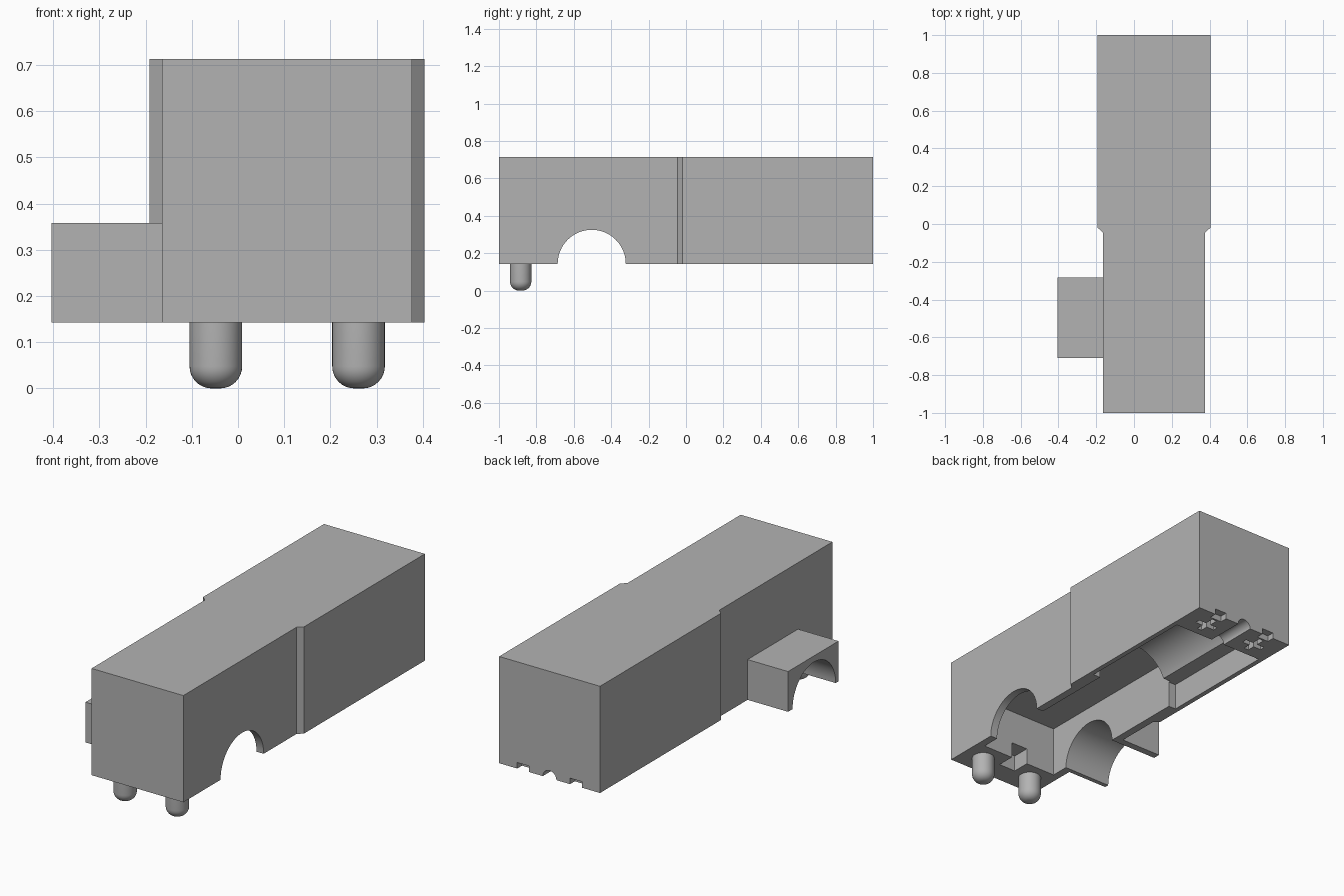
import bpy, bmesh, math
from mathutils import Matrix

if "Cube" in bpy.data.objects:
    bpy.data.objects.remove(bpy.data.objects["Cube"], do_unlink=True)

FLOOR, TOP, MID = 0.143, 0.713, 0.106

grey = bpy.data.materials.new("plain grey")
grey.use_nodes = True
colour = (0.45, 0.45, 0.45, 1)
grey.diffuse_color = colour
grey.node_tree.nodes["Principled BSDF"].inputs["Base Color"].default_value = colour


def finish(name, bm):
    bmesh.ops.recalc_face_normals(bm, faces=bm.faces)
    mesh = bpy.data.meshes.new(name)
    bm.to_mesh(mesh)
    bm.free()
    mesh.materials.append(grey)
    ob = bpy.data.objects.new(name, mesh)
    bpy.context.collection.objects.link(ob)
    return ob


def prism(name, outline, z0, z1):
    bm = bmesh.new()
    face = bm.faces.new([bm.verts.new((x, y, z0)) for x, y in outline])
    ext = bmesh.ops.extrude_face_region(bm, geom=[face])
    verts = [v for v in ext["geom"] if isinstance(v, bmesh.types.BMVert)]
    bmesh.ops.translate(bm, vec=(0, 0, z1 - z0), verts=verts)
    return finish(name, bm)


def box(name, x0, x1, y0, y1, z0, z1):
    return prism(name, [(x0, y0), (x1, y0), (x1, y1), (x0, y1)], z0, z1)


def rod(name, axis, radius, centre, length):
    bm = bmesh.new()
    bmesh.ops.create_cone(bm, cap_ends=True, segments=64, radius1=radius,
                          radius2=radius, depth=length)
    turn = Matrix.Rotation(math.pi / 2, 4, "Y" if axis == "x" else "X")
    bm.transform(Matrix.Translation(centre) @ turn)
    return finish(name, bm)


def combine(target, tool, operation):
    mod = target.modifiers.new("cut", "BOOLEAN")
    mod.operation, mod.object, mod.solver = operation, tool, "EXACT"
    bpy.context.view_layer.objects.active = target
    bpy.ops.object.modifier_apply(modifier=mod.name)
    bpy.data.objects.remove(tool, do_unlink=True)


def smooth(ob):
    bpy.ops.object.select_all(action="DESELECT")
    ob.select_set(True)
    bpy.context.view_layer.objects.active = ob
    bpy.ops.object.shade_smooth_by_angle(angle=math.radians(30))


# Long housing, a little wider at the rear, with a side arch block
half = [(0.271, -1), (0.271, -0.045), (0.298, -0.02), (0.298, 1)]
outline = [(MID + x, y) for x, y in half] + [(MID - x, y) for x, y in reversed(half)]
body = prism("housing", outline, FLOOR, TOP)
combine(body, box("side_block", -0.404, -0.14, -0.71, -0.284, FLOOR, 0.358), "UNION")

# Underside cavity: deep front bay, wide rear bay with a curved roof
cuts = [
    box("front_bay", -0.123, 0.335, -0.784, 0.14, 0, 0.413),
    box("rear_bay", -0.166, 0.378, 0.13, 0.79, 0, 0.285),
    rod("rear_channel", "y", 0.2, (MID, 0.46, 0.208), 0.66),
    # Arches through the sides
    rod("large_arch", "x", 0.182, (0, -0.504, FLOOR), 1.2),
    rod("small_arch", "x", 0.052, (0.35, -0.24, FLOOR), 0.2),
    # Front notch and rear groove
    box("front_notch", 0.055, 0.155, -0.88, -0.77, 0, 0.23),
    rod("rear_groove", "y", 0.04, (MID, 0.9, FLOOR), 0.3),
]
# Cross shaped sockets for the pegs
for x in (-0.05, 0.262):
    cuts.append(box("socket_long", x - 0.014, x + 0.014, 0.83, 0.95, 0, 0.2))
    cuts.append(box("socket_wide", x - 0.06, x + 0.06, 0.872, 0.9, 0, 0.2))
    cuts.append(box("socket_edge", x - 0.035, x + 0.035, 0.96, 1.1, 0, 0.175))
for tool in cuts:
    combine(body, tool, "DIFFERENCE")
smooth(body)

# Round ended pegs under the front
RADIUS, ROUND = 0.057, 0.048
for name, x in (("right_peg", -0.048), ("left_peg", 0.261)):
    bm = bmesh.new()
    profile = [(0, 0, FLOOR + 0.01), (RADIUS, 0, FLOOR + 0.01)]
    for i in range(9):
        a = math.pi / 2 * i / 8
        profile.append((RADIUS - ROUND + ROUND * math.cos(a), 0, ROUND - ROUND * math.sin(a)))
    profile.append((0, 0, 0))
    verts = [bm.verts.new(p) for p in profile]
    edges = [bm.edges.new(pair) for pair in zip(verts, verts[1:])]
    bmesh.ops.spin(bm, geom=verts + edges, cent=(0, 0, 0), axis=(0, 0, 1),
                   angle=2 * math.pi, steps=40)
    bmesh.ops.remove_doubles(bm, verts=bm.verts, dist=0.0001)
    bmesh.ops.translate(bm, vec=(x, -0.884, 0), verts=bm.verts)
    smooth(finish(name, bm))
